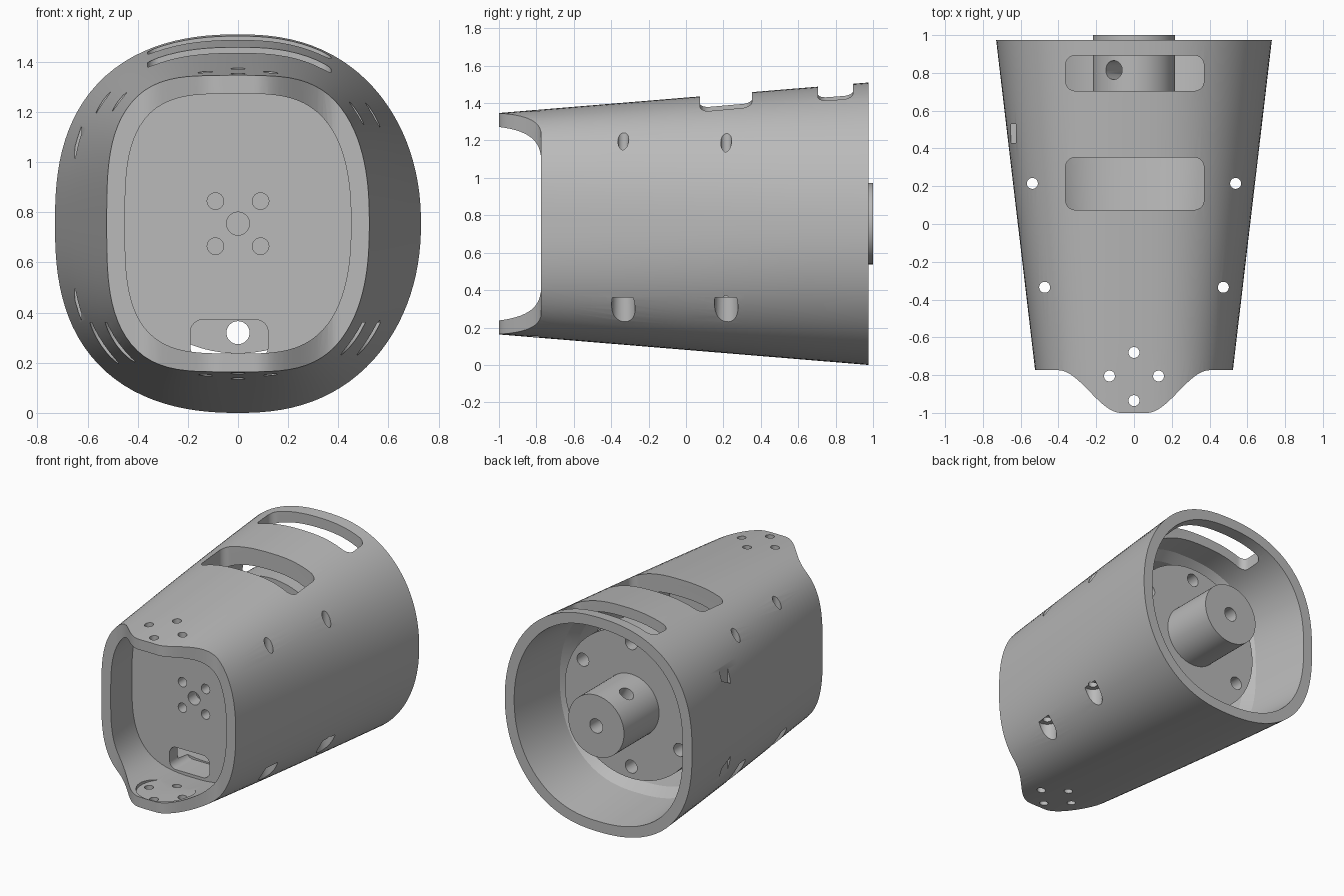
import bpy, bmesh
from math import sin, cos, pi, radians
from mathutils import Matrix, Vector

cube = bpy.data.objects.get("Cube")
if cube:
    bpy.data.objects.remove(cube, do_unlink=True)

grey = bpy.data.materials.new("matte grey")
grey.use_nodes = True
grey.diffuse_color = (0.49, 0.49, 0.49, 1)
grey.node_tree.nodes["Principled BSDF"].inputs["Base Color"].default_value = (0.49, 0.49, 0.49, 1)

MID = 0.755      # height of the long axis
SEG = 112


def to_object(name, bm):
    bmesh.ops.recalc_face_normals(bm, faces=bm.faces)
    mesh = bpy.data.meshes.new(name)
    bm.to_mesh(mesh)
    bm.free()
    mesh.materials.append(grey)
    ob = bpy.data.objects.new(name, mesh)
    bpy.context.scene.collection.objects.link(ob)
    return ob


def section(y, inset):
    """Rounded section of the tapered body; the -x side is squarer."""
    t = (y + 1) / 1.975
    a, b = 0.497 + 0.233 * t - inset, 0.592 + 0.163 * t - inset
    right, left = 2.6 - 0.45 * t, 3.35 - 0.85 * t
    pts = []
    for i in range(SEG):
        c, s = cos(2 * pi * i / SEG), sin(2 * pi * i / SEG)
        n = left + (right - left) * (c + 1) / 2
        r = (abs(c / a) ** n + abs(s / b) ** n) ** (-1 / n)
        pts.append(Vector((r * c, y, MID + r * s)))
    return pts


def loft(name, stations, steps=6):
    """Solid through (y, inset) stations."""
    bm = bmesh.new()
    levels = [stations[0]]
    for (y0, i0), (y1, i1) in zip(stations, stations[1:]):
        levels += [(y0 + (y1 - y0) * k / steps, i0 + (i1 - i0) * k / steps)
                   for k in range(1, steps + 1)]
    rings = [[bm.verts.new(p) for p in section(*level)] for level in levels]
    for r0, r1 in zip(rings, rings[1:]):
        for i in range(SEG):
            j = (i + 1) % SEG
            bm.faces.new((r0[i], r0[j], r1[j], r1[i]))
    bm.faces.new(rings[0])
    bm.faces.new(rings[-1])
    return to_object(name, bm)


def rod(name, start, end, radius, seg=32):
    start, end = Vector(start), Vector(end)
    d = end - start
    rot = d.to_track_quat('Z', 'Y').to_matrix().to_4x4()
    bm = bmesh.new()
    bmesh.ops.create_cone(bm, cap_ends=True, segments=seg, radius1=radius, radius2=radius,
                          depth=d.length, matrix=Matrix.Translation((start + end) / 2) @ rot)
    return to_object(name, bm)


def prism(name, pts, push):
    bm = bmesh.new()
    face = bm.faces.new([bm.verts.new(p) for p in pts])
    ext = bmesh.ops.extrude_face_region(bm, geom=[face])
    bmesh.ops.translate(bm, vec=push,
                        verts=[v for v in ext["geom"] if isinstance(v, bmesh.types.BMVert)])
    return to_object(name, bm)


def rounded(x0, x1, v0, v1, r):
    """Outline of a rounded rectangle as (x, v) pairs."""
    corners = [(x1 - r, v1 - r), (x0 + r, v1 - r), (x0 + r, v0 + r), (x1 - r, v0 + r)]
    return [(cx + r * cos(pi / 2 * (q + k / 8)), cy + r * sin(pi / 2 * (q + k / 8)))
            for q, (cx, cy) in enumerate(corners) for k in range(9)]


def boolean(target, tool, operation='DIFFERENCE'):
    """Apply one boolean and throw the tool away."""
    mod = target.modifiers.new("cut", 'BOOLEAN')
    mod.operation, mod.solver, mod.object = operation, 'EXACT', tool
    bpy.context.view_layer.update()
    mesh = bpy.data.meshes.new_from_object(
        target.evaluated_get(bpy.context.evaluated_depsgraph_get()))
    target.modifiers.clear()
    target.data = mesh
    bpy.data.objects.remove(tool, do_unlink=True)


# Tapered housing, with a front pocket and a rear chamber that narrows inwards
housing = loft("housing", [(-1.0, 0), (0.975, 0)])
bolts = [(sx * x, y) for sx in (-1, 1) for x, y in ((0.473, -0.335), (0.538, 0.215))]
chamber = loft("chamber", [(-0.4, 0.12), (0.47, 0.12), (0.54, 0.073), (1.05, 0.073)])
for x, y in bolts:      # solid columns are left around the bolts
    boolean(chamber, rod("column", (x, y, -0.3), (x, y, 1.8), 0.09))
boolean(housing, chamber)
boolean(housing, loft("front_pocket", [(-1.05, 0.073), (-0.49, 0.073)]))

# Bell-shaped tongues at the front, top and bottom
edge = [(-0.8, -1.3)]
for k in range(-40, 41):
    x = k * 0.02
    t = min(max((abs(x) - 0.07) / 0.33, 0), 1)
    edge.append((x, -1 + 0.226 * t * t * (3 - 2 * t)))
edge.append((0.8, -1.3))
boolean(housing, prism("front_trim", [(x, y, -0.3) for x, y in edge], (0, 0, 2.4)))

# Flat pads inside the tongues and their screw holes
boolean(housing, rod("pad", (0, -0.805, 0.214), (0, -0.805, 1.296), 0.19, 48))
for x, y in ((0, -0.68), (0, -0.935), (-0.13, -0.805), (0.13, -0.805)):
    boolean(housing, rod("tongue_hole", (x, y, -0.3), (x, y, 1.8), 0.029))

# Two windows in the top
for y0, y1 in ((0.075, 0.352), (0.705, 0.892)):
    outline = rounded(-0.362, 0.37, y0, y1, 0.05)
    boolean(housing, prism("window", [(x, y, 1.05) for x, y in outline], (0, 0, 0.8)))

# Vertical bolt holes with counterbores below
for x, y in bolts:
    boolean(housing, rod("bolt_hole", (x, y, -0.3), (x, y, 1.8), 0.029))
    boolean(housing, rod("counterbore", (x, y, -0.3), (x, y, 0.36), 0.063))

# Shallow slits high and low on the -x side
for z in (0.99, 0.12):
    outline = [(-0.65, 0.43), (-0.625, 0.43), (-0.625, 0.53), (-0.65, 0.53)]
    boolean(housing, prism("slit", [(x, y, z) for x, y in outline], (0, 0, 0.4)))

# Bulkhead: centre hole, four screw holes and a cable slot
for x, z, r in [(0, 0, 0.046)] + [(i, j, 0.033) for i in (-0.09, 0.09) for j in (-0.09, 0.09)]:
    boolean(housing, rod("bulkhead_hole", (x, -0.55, MID + z), (x, -0.3, MID + z), r))
slot = rounded(-0.19, 0.12, 0.215, 0.372, 0.05)
boolean(housing, prism("cable_slot", [(x, -0.55, z) for x, z in slot], (0, 0.25, 0)))

# Output flange with a hub
flange = rod("flange", (0, 0.37, MID), (0, 0.61, MID), 0.518, 96)
hub = rod("hub", (0, 0.56, MID), (0, 1.0, MID), 0.217, 64)
boolean(flange, hub, 'UNION')
for k in range(6):
    a = radians(30 + 60 * k)
    x, z = 0.435 * cos(a), MID + 0.435 * sin(a)
    boolean(flange, rod("flange_hole", (x, 0.3, z), (x, 0.7, z), 0.046))
boolean(flange, rod("shaft_hole", (0, 0.65, MID), (0, 1.1, MID), 0.05))
boolean(flange, rod("set_screw_hole", (0, 0.815, MID), (-0.15, 0.815, MID + 0.26), 0.05))
flange.name = "flange_and_hub"

# Smooth shading with sharp edges
bpy.ops.object.select_all(action='DESELECT')
for ob in (housing, flange):
    ob.select_set(True)
bpy.context.view_layer.objects.active = housing
bpy.ops.object.shade_smooth_by_angle(angle=radians(30))
